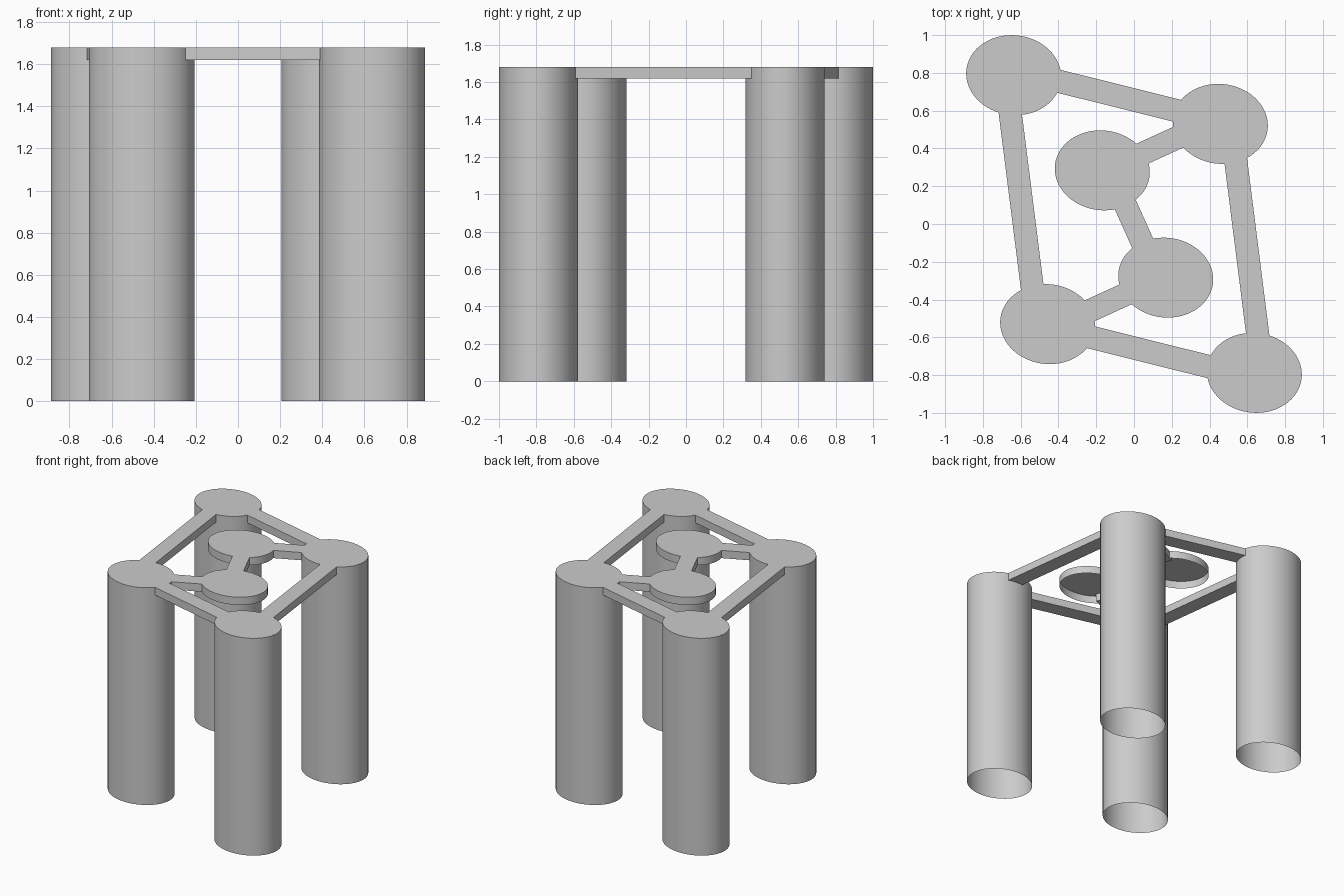
import bpy, bmesh, math
from mathutils import Vector

if "Cube" in bpy.data.objects:
    bpy.data.objects.remove(bpy.data.objects["Cube"])

TOP, THICK = 1.68, 0.06
RX, RY, TILT = 0.252, 0.211, math.radians(-7)


def finish(name, bm):
    bmesh.ops.recalc_face_normals(bm, faces=bm.faces)
    me = bpy.data.meshes.new(name)
    bm.to_mesh(me)
    bm.free()
    ob = bpy.data.objects.new(name, me)
    bpy.context.collection.objects.link(ob)
    return ob


def capped_tube(name, x, y, z0, n=96):
    """Thin elliptical tube with a closed top and an open bottom."""
    bm = bmesh.new()
    c, s = math.cos(TILT), math.sin(TILT)
    ring = []
    for i in range(n):
        a = 2 * math.pi * i / n
        u, v = RX * math.cos(a), RY * math.sin(a)
        ring.append(bm.verts.new((x + u * c - v * s, y + u * s + v * c, TOP)))
    cap = bm.faces.new(ring)
    low = [bm.verts.new((v.co.x, v.co.y, z0)) for v in ring]
    for i in range(n):
        j = (i + 1) % n
        bm.faces.new((low[i], low[j], ring[j], ring[i])).smooth = True
    for e in cap.edges:
        e.smooth = False
    finish(name, bm)


def bar(name, p, q, width=0.122, extend=0.05):
    """Straight flat bar whose ends sink slightly into the round parts."""
    p, q = Vector(p), Vector(q)
    d = (q - p).normalized()
    p, q = p - d * extend, q + d * extend
    w = Vector((-d.y, d.x)) * width / 2
    bm = bmesh.new()
    face = bm.faces.new([bm.verts.new((v.x, v.y, TOP - THICK))
                         for v in (p - w, q - w, q + w, p + w)])
    ext = bmesh.ops.extrude_face_region(bm, geom=[face], use_keep_orig=True)
    bmesh.ops.translate(bm, vec=(0, 0, THICK),
                        verts=[g for g in ext["geom"] if isinstance(g, bmesh.types.BMVert)])
    finish(name, bm)


# Everything repeats under a half turn about the z axis
for k, side in ((1, "back"), (-1, "front")):
    # legs and inner discs
    capped_tube(side + "_outer_leg", -0.637 * k, 0.788 * k, 0)
    capped_tube(side + "_inner_leg", 0.457 * k, 0.53 * k, 0)
    capped_tube(side + "_disc", -0.168 * k, 0.284 * k, TOP - THICK)
    # connecting bars
    bar(side + "_rail", (-0.40 * k, 0.756 * k), (0.235 * k, 0.598 * k))
    bar(side + "_side_rail", (-0.655 * k, 0.585 * k), (-0.54 * k, -0.325 * k))
    bar(side + "_disc_link", (0.05 * k, 0.375 * k), (0.24 * k, 0.462 * k))
bar("centre_link", (-0.045, 0.1), (0.045, -0.1))
